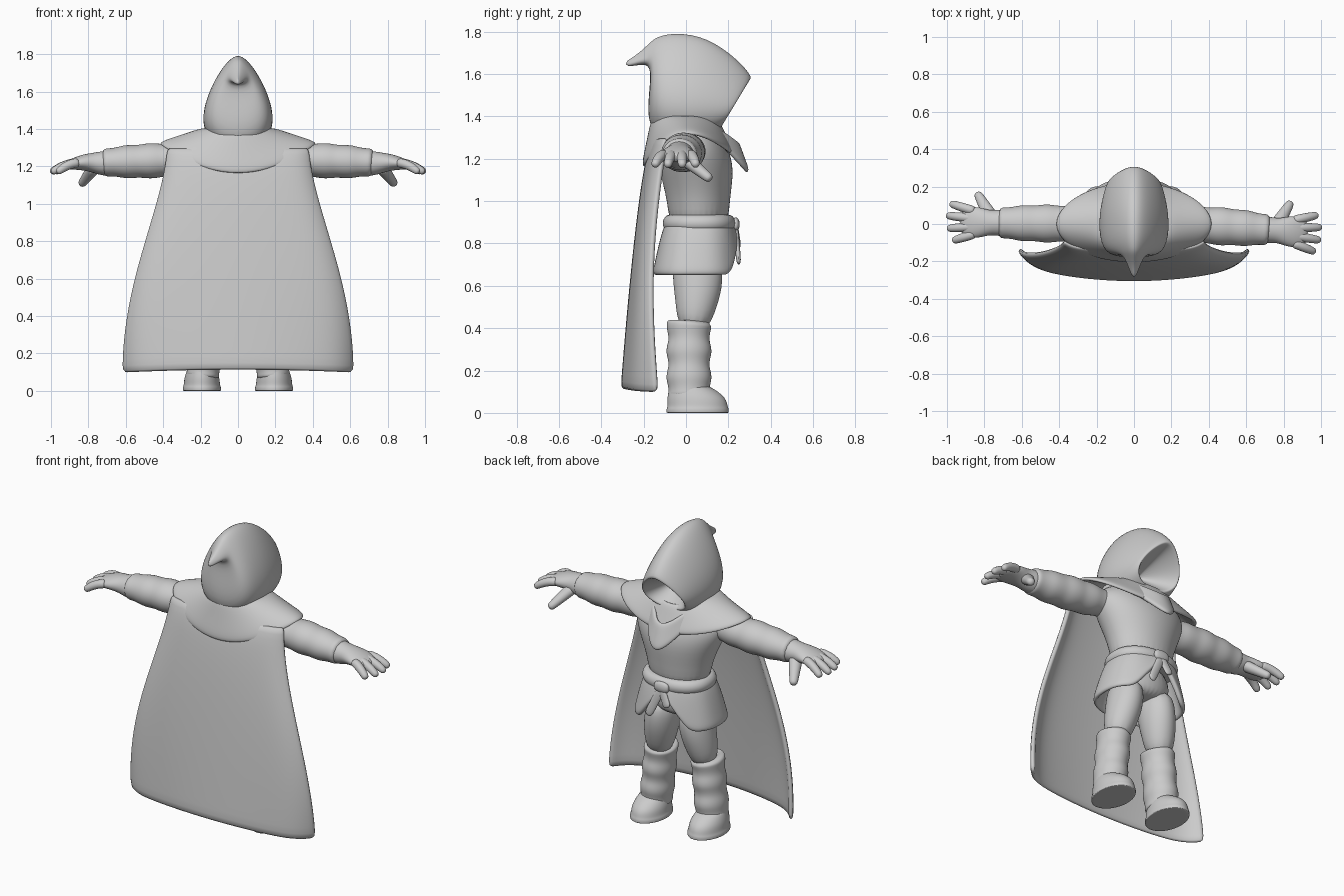
import bpy
from math import sin, cos, pi, tau, copysign
from mathutils import Vector

cube = bpy.data.objects.get("Cube")
if cube:
    bpy.data.objects.remove(cube)

GREY = (0.6, 0.6, 0.6, 1)
grey = bpy.data.materials.new("plain grey")
grey.use_nodes = True
grey.diffuse_color = GREY
grey.node_tree.nodes["Principled BSDF"].inputs["Base Color"].default_value = GREY


def steps(count):
    """Evenly spaced fractions from start to end."""
    return [index / (count - 1) for index in range(count)]


def turn(count):
    """Evenly spaced angles around a full circle."""
    return [tau * index / count for index in range(count)]


def blend(start, end, fraction):
    return [a + (b - a) * fraction for a, b in zip(start, end)]


def skin(name, rows, closed=True, caps=True, thickness=0, levels=2):
    """Skin a list of equally long rows of points."""
    size = len(rows[0])
    verts = [point for row in rows for point in row]
    faces = []
    for row in range(len(rows) - 1):
        for column in range(size if closed else size - 1):
            here, following = row * size + column, row * size + (column + 1) % size
            faces.append((here, following, following + size, here + size))
    if caps:
        faces.append(tuple(reversed(range(size))))
        faces.append(tuple(range(len(verts) - size, len(verts))))
    mesh = bpy.data.meshes.new(name)
    mesh.from_pydata(verts, [], faces)
    mesh.materials.append(grey)
    mesh.shade_smooth()
    part = bpy.data.objects.new(name, mesh)
    bpy.context.collection.objects.link(part)
    if thickness:
        shell = part.modifiers.new("thickness", 'SOLIDIFY')
        shell.thickness, shell.offset = thickness, 0
    smooth = part.modifiers.new("smooth", 'SUBSURF')
    smooth.levels = smooth.render_levels = levels


def oval(z, width, middle, depth, x=0, square=1):
    """Horizontal oval; a square value below one makes it boxier."""
    return [Vector((x + width * copysign(abs(cos(a)) ** square, cos(a)),
                    middle + depth * copysign(abs(sin(a)) ** square, sin(a)), z))
            for a in turn(32)]


def tube(name, path):
    """Tube along x, y, z points, each with a width and a height radius."""
    rows = []
    for index, (x, y, z, width, height) in enumerate(path):
        before, after = path[max(index - 1, 0)], path[min(index + 1, len(path) - 1)]
        along = (Vector(after[:3]) - Vector(before[:3])).normalized()
        guide = Vector((0, 1, 0)) if abs(along.z) > 0.85 else Vector((0, 0, 1))
        across = guide.cross(along).normalized()
        upward = along.cross(across)
        rows.append([Vector((x, y, z)) + across * width * cos(a) + upward * height * sin(a)
                     for a in turn(12)])
    skin(name, rows)


# Hood: egg-shaped slices from the drooping tip to the rim
def hood_slice(top_y, top_z, low_y, low_z, width):
    top, low = Vector((0, top_y, top_z)), Vector((0, low_y, low_z))
    rows = []
    for a in turn(20):
        point = top.lerp(low, (1 - cos(a)) / 2)
        point.x = width * sin(a) * (1 - 0.38 * cos(a))
        rows.append(point)
    return rows


hood = [hood_slice(*values) for values in (
    (-.29, 1.66, -.28, 1.63, .01), (-.23, 1.69, -.2, 1.65, .035), (-.16, 1.76, -.16, 1.63, .06),
    (-.13, 1.78, -.18, 1.48, .1), (-.05, 1.8, -.18, 1.32, .165), (.1, 1.78, -.05, 1.27, .185),
    (.25, 1.67, .1, 1.3, .16), (.32, 1.58, .17, 1.34, .135))]
# Face hollow: the rim drawn back towards a deep point
rim, deep = hood[-1], Vector((0, .02, 1.48))
hood += [[point.lerp(deep, amount) for point in rim] for amount in (.08, .5, .9)]
skin("hood", hood)


# Draped collars: sagging at the back, pointed at the front
def drape(name, inner, outer, sharpness):
    rows = []
    for fraction in steps(4):
        z, width, depth, sag, point, reach = blend(inner, outer, fraction)
        row = []
        for a in turn(32):
            front, back = max(0, sin(a)) ** sharpness, max(0, -sin(a)) ** 2
            row.append((width * cos(a), depth * sin(a) + reach * front,
                        z - sag * back - point * front))
        rows.append(row)
    skin(name, rows, caps=False, thickness=.025)


drape("shoulder_cowl", (1.4, .17, .15, 0, .03, 0), (1.32, .42, .2, .16, .1, .02), 2)
drape("neck_scarf", (1.38, .18, .14, 0, .1, .1), (1.33, .22, .15, 0, .2, .145), 5)

# Torso and hips
skin("torso", [oval(*values) for values in (
    (.85, .18, .06, .14), (1, .19, .06, .145), (1.15, .26, .05, .18), (1.25, .3, .03, .17),
    (1.32, .25, .02, .14), (1.4, .12, 0, .1))])
skin("hips", [oval(*values) for values in (
    (.68, .1, .04, .1), (.73, .2, .05, .13), (.9, .16, .05, .12))])

# Tunic skirt with the hem parted at the front
waist, hem = (.92, .165, .06, .13), (.65, .255, .045, .19)
skirt = []
for fraction in steps(6):
    z, (width, middle, depth) = blend(waist, hem, fraction)[0], blend(waist, hem, fraction ** .7)[1:]
    row = oval(z, width, middle, depth, square=.8)
    for point in row:
        if point.y > middle:
            point.z += (waist[0] - z) * .8 * max(0, 1 - abs(point.x) / .17)
    skirt.append(row)
skin("tunic_skirt", skirt, caps=False, thickness=.03)

# Belt, knot and hanging ends
skin("belt", [oval(.895 - .045 * cos(pi * t), .17 + .045 * sin(pi * t), .062, .135 + .04 * sin(pi * t),
                   square=.9) for t in steps(6)])
tube("belt_knot", [(.05 * t, .235, .89, .03 - .02 * abs(t), .05 - .03 * abs(t))
                   for t in (-1, -.5, .5, 1)])
for name, x, length in (("long_belt_end", .085, .18), ("short_belt_end", -.05, .1)):
    tube(name, [(x * t, .235 + .015 * t, .88 - length * t, .026, .012) for t in steps(4)])

for side, name, lean in ((1, "left_", -.075), (-1, "right_", .015)):
    # Legs, baggy boots and feet
    tube(name + "leg", [(side * x, y, z, width, depth) for x, y, z, width, depth in (
        (.1, .05, .76, .09, .12), (.115, .058, .62, .1, .125), (.135, .05, .52, .095, .105),
        (.16, .03, .38, .07, .07))])
    shaft = [(side * .155, .02, .43, .07, .08)]
    for t in steps(13):
        z, fold = .435 - .37 * t, cos(3 * tau * t - 1)
        shaft.append((side * (.155 + .035 * t), .014, z, .093 + .004 * fold, .106 + .007 * fold))
    tube(name + "boot_shaft", shaft)
    skin(name + "foot", [oval(*values, x=side * .193) for values in (
        (0, .1, .055, .145), (0, .103, .055, .148), (.02, .103, .055, .148), (.03, .097, .055, .142),
        (.07, .095, .05, .14), (.11, .08, .03, .11), (.14, .07, 0, .08))])

    # Sleeves, hands and fingers, with the whole arm leaning slightly along y
    def arm(part, path):
        tube(name + part, [(side * x, y + lean * (x - .3), z, width, height)
                           for x, y, z, width, height in path])

    sleeve = []
    for t in steps(14):
        radius = .074 + .022 * sin(pi * t) + .004 * cos(4 * tau * t)
        sleeve.append((.2 + .53 * t, 0, 1.24 - .02 * t, radius + .008, radius))
    arm("sleeve", sleeve)
    arm("hand", [(.66, 0, 1.22, .07, .07), (.72, 0, 1.215, .075, .07), (.77, 0, 1.22, .066, .056),
                 (.83, 0, 1.222, .088, .044), (.9, 0, 1.21, .085, .028), (.93, 0, 1.2, .05, .015)])
    for finger, spread, tip in (("index", 1, .985), ("middle", .35, 1.005),
                                ("ring", -.35, 1), ("little", -1, .97)):
        path = []
        for t in steps(5):
            radius = .026 - .007 * t ** 3
            path.append((.85 + (tip - .85) * t, spread * (.06 + .04 * t), 1.22 - .055 * t * t,
                         radius, radius))
        arm(finger + "_finger", path)
    arm("thumb", [(.765 + .075 * t, .03 + .13 * t, 1.2 - .1 * t, .042 - .02 * t, .036 - .014 * t)
                  for t in steps(5)])

# Cape: rows widen downward, side edges curl forward
cape = []
for t in steps(17):
    width = .375 + .24 * sin(pi / 2 * t ** .8) ** 2
    middle = -.14 - .155 * t ** .6
    edge = -.09 - .04 * t - .045 * sin(pi * t)
    row = []
    for u in steps(49):
        across = 2 * u - 1
        curl = (across ** 2 + across ** 10) / 2
        row.append((width * across, middle + (edge - middle) * curl,
                    1.3 - 1.19 * t - .015 * t * across ** 2))
    cape.append(row)
skin("cape", cape, closed=False, caps=False, thickness=.028, levels=1)
